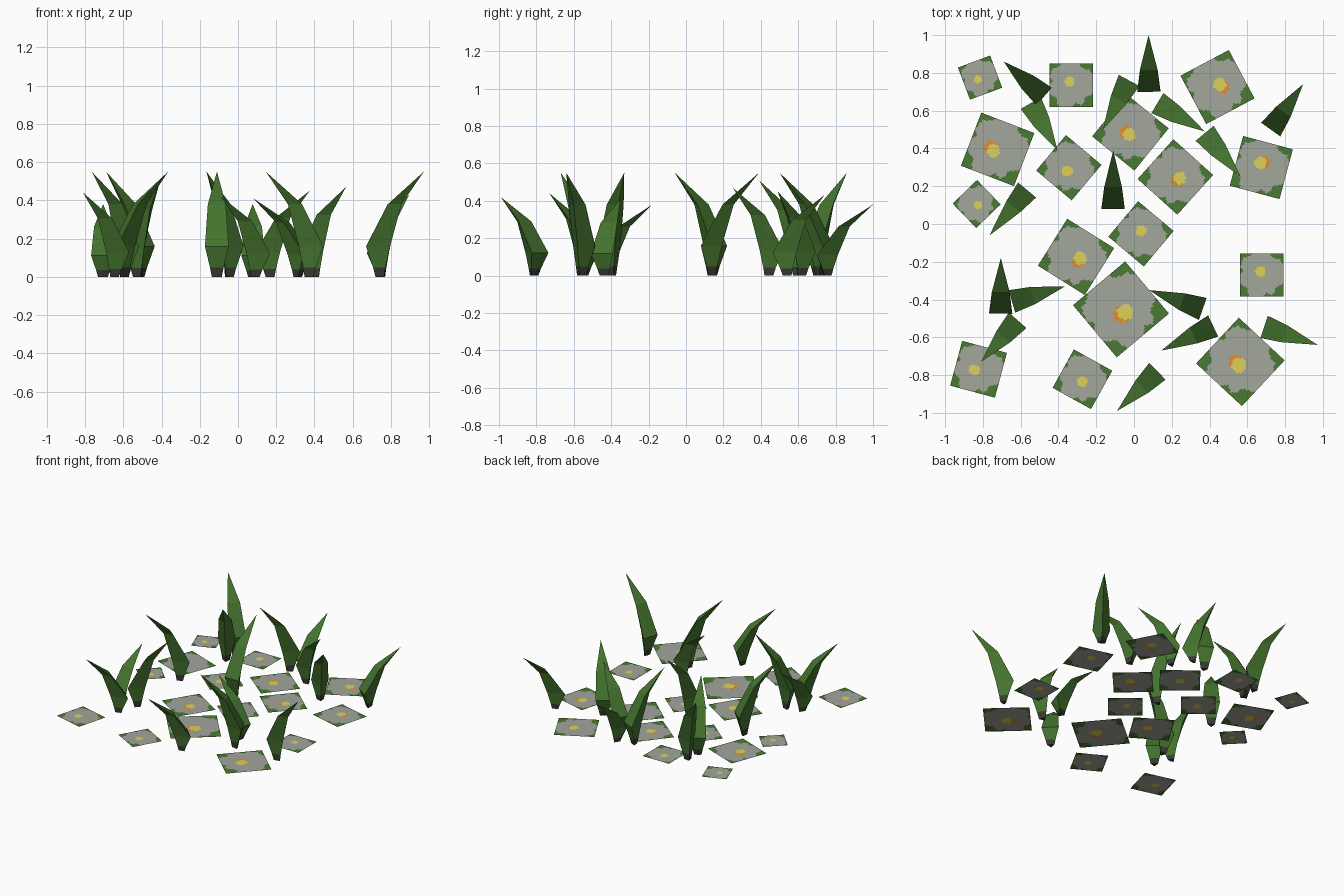
import bpy, bmesh, math
from mathutils import Vector, Matrix


def mat(name, rgb):
    m = bpy.data.materials.new(name)
    m.diffuse_color = (*rgb, 1)
    return m


GREEN = mat("leaf green", (0.058, 0.171, 0.027))
FLOWER_GREEN = mat("flower leaf green", (0.068, 0.195, 0.034))
DARK = mat("dark stem", (0.037, 0.044, 0.030))
GREY = mat("petal grey", (0.360, 0.385, 0.330))
YELLOW = mat("centre yellow", (0.740, 0.640, 0.105))
ORANGE = mat("centre orange", (0.800, 0.260, 0.022))


def finish(bm, name, mats):
    me = bpy.data.meshes.new(name)
    bm.to_mesh(me)
    bm.free()
    for m in mats:
        me.materials.append(m)
    ob = bpy.data.objects.new(name, me)
    bpy.context.collection.objects.link(ob)
    return ob


# Leaf blade: keeled sections (height share, edge offset, half width, inner offset, keel offset)
SECTIONS = [(0.00, 0.040, 0.026, 0.036, 0.078),
            (0.09, 0.030, 0.036, 0.026, 0.087),
            (0.29, 0.000, 0.062, 0.000, 0.112),
            (0.69, 0.115, 0.047, 0.115, 0.175)]


def blade(name, mx, my, tx, ty, h):
    mid, tip = Vector((mx + 0.004, my, 0)), Vector((tx + 0.005, ty, 0))
    out = (tip - mid).normalized()
    side = Vector((-out.y, out.x, 0))
    bm = bmesh.new()
    rings = []
    for f, e, w, inner, keel in SECTIONS:
        up = Vector((0, 0, f * h))
        pts = [(e, -w), (keel, 0), (e, w), (inner, 0)]
        rings.append([bm.verts.new(mid + out * a + side * b + up) for a, b in pts])
    bm.faces.new(rings[0][::-1]).material_index = 1
    for i in range(3):
        for k in range(4):
            n = (k + 1) % 4
            f = bm.faces.new((rings[i][k], rings[i][n], rings[i + 1][n], rings[i + 1][k]))
            f.material_index = 1 if i == 0 else 0
    top = bm.verts.new(tip + Vector((0, 0, h)))
    for k in range(4):
        bm.faces.new((rings[3][k], rings[3][(k + 1) % 4], top))
    bmesh.ops.recalc_face_normals(bm, faces=bm.faces)
    finish(bm, name, [GREEN, DARK])


# wide-end x, y, tip x, y, height
BLADES = [
    (0.075, 0.70, 0.072, 1.00, 0.38), (-0.48, 0.675, -0.695, 0.86, 0.55),
    (-0.55, 0.64, -0.41, 0.39, 0.51), (-0.03, 0.76, -0.17, 0.50, 0.55),
    (0.12, 0.64, 0.37, 0.49, 0.45), (0.37, 0.48, 0.56, 0.25, 0.47),
    (0.72, 0.50, 0.89, 0.74, 0.43), (-0.115, 0.08, -0.115, 0.39, 0.55),
    (-0.57, 0.18, -0.77, -0.06, 0.55), (-0.71, -0.475, -0.71, -0.18, 0.38),
    (-0.65, -0.41, -0.37, -0.33, 0.55), (-0.62, -0.51, -0.815, -0.73, 0.44),
    (0.36, -0.45, 0.075, -0.35, 0.41), (0.415, -0.54, 0.14, -0.67, 0.55),
    (0.685, -0.545, 0.967, -0.64, 0.55), (0.12, -0.78, -0.095, -0.99, 0.42)]
for i, b in enumerate(BLADES):
    blade(f"leaf_blade_{i + 1}", *b)


# Flat flower card: fine grid coloured by petal outline and centre disc
def flower(name, x, y, size, angle, cx, cy, orange):
    bm = bmesh.new()
    bmesh.ops.create_grid(bm, x_segments=30, y_segments=30, size=0.5)
    place = Matrix.Translation((x + 0.005, y, 0)) @ Matrix.Rotation(math.radians(angle), 4, 'Z') \
        @ Matrix.Scale(size * 1.01, 4)
    heart = place.inverted() @ Vector((cx + 0.005, cy, 0))
    rim = None
    if orange is not None:
        a = math.radians(orange - angle)
        rim = heart + Vector((math.cos(a), math.sin(a), 0)) * 0.062
    for f in bm.faces:
        c = f.calc_center_median()
        u, v = c.x * 2, c.y * 2
        ang = math.atan2(v, u)
        if (c - heart).length < 0.118:
            f.material_index = 2
        elif rim and (c - rim).length < 0.12:
            f.material_index = 3
        elif (abs(u) + abs(v) > 1.42 + 0.13 * math.sin(3 * ang + 0.6) + 0.06 * math.sin(11 * ang)
              or math.hypot(u - 0.25, (v + 1.0)) < 0.17 or math.hypot(u + 1.0, v - 0.2) < 0.13):
            f.material_index = 1
    bm.transform(place)
    finish(bm, name, [GREY, FLOWER_GREEN, YELLOW, ORANGE])


# centre x, y, side, turn, yellow centre x, y, orange direction
FLOWERS = [
    (-0.82, 0.775, 0.18, 20.5, -0.83, 0.765, None), (-0.337, 0.735, 0.227, 0, -0.345, 0.755, None),
    (0.437, 0.725, 0.287, 28, 0.45, 0.74, -50), (-0.727, 0.395, 0.298, -21, -0.75, 0.39, 130),
    (-0.838, 0.106, 0.178, 44, -0.83, 0.10, None), (-0.35, 0.298, 0.243, -40, -0.357, 0.28, None),
    (-0.024, 0.485, 0.285, -39, -0.03, 0.475, 150), (0.214, 0.249, 0.28, -42, 0.235, 0.243, 225),
    (0.669, 0.299, 0.27, -15, 0.665, 0.323, 10), (0.032, -0.052, 0.243, -40, 0.034, -0.035, None),
    (-0.312, -0.174, 0.29, -32, -0.29, -0.18, 245), (-0.074, -0.452, 0.357, 40, -0.05, -0.465, 215),
    (0.672, -0.27, 0.227, 0, 0.664, -0.252, None), (-0.828, -0.769, 0.243, -15, -0.85, -0.772, None),
    (-0.278, -0.822, 0.23, -29, -0.278, -0.835, None), (0.558, -0.73, 0.328, -43, 0.55, -0.75, 125)]
for i, d in enumerate(FLOWERS):
    flower(f"flower_card_{i + 1}", *d)
